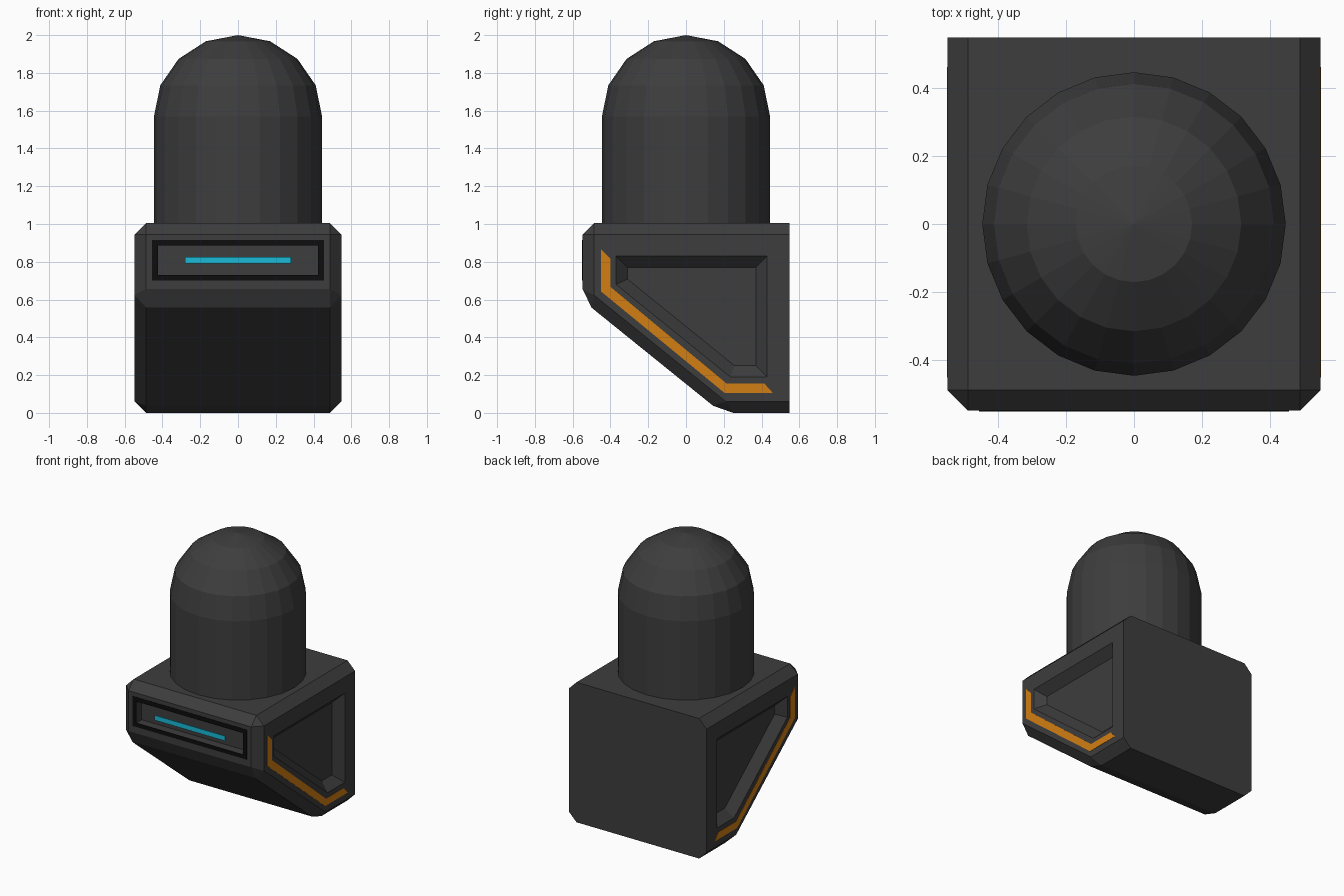
import bpy, bmesh, math

cube = bpy.data.objects.get("Cube")
if cube:
    bpy.data.objects.remove(cube, do_unlink=True)


def material(name, rgb):
    m = bpy.data.materials.new(name)
    m.use_nodes = True
    m.diffuse_color = (*rgb, 1)
    m.node_tree.nodes["Principled BSDF"].inputs["Base Color"].default_value = (*rgb, 1)
    return m


GREY = material("charcoal grey", (0.047, 0.047, 0.047))
BLACK = material("black", (0.004, 0.004, 0.004))
CYAN = material("cyan", (0.01, 0.5, 0.68))
ORANGE = material("orange", (0.65, 0.21, 0.006))


def finish(bm, name, mat):
    bmesh.ops.recalc_face_normals(bm, faces=bm.faces)
    mesh = bpy.data.meshes.new(name)
    bm.to_mesh(mesh)
    bm.free()
    mesh.materials.append(mat)
    ob = bpy.data.objects.new(name, mesh)
    bpy.context.collection.objects.link(ob)
    return ob


def prism(profile, x0, x1):
    """Extrude a (y, z) outline from x0 to x1; returns the bmesh and its x0 cap."""
    bm = bmesh.new()
    a, b = [[bm.verts.new((x, y, z)) for y, z in profile] for x in (x0, x1)]
    cap = bm.faces.new(a)
    bm.faces.new(b[::-1])
    n = len(profile)
    for i in range(n):
        j = (i + 1) % n
        bm.faces.new((a[i], b[i], b[j], a[j]))
    bmesh.ops.recalc_face_normals(bm, faces=bm.faces)
    return bm, cap


def box(name, x0, x1, y0, y1, z0, z1, mat):
    bm, _ = prism([(y0, z0), (y1, z0), (y1, z1), (y0, z1)], x0, x1)
    return finish(bm, name, mat)


def cut(target, cutter):
    mod = target.modifiers.new("cut", "BOOLEAN")
    mod.operation = "DIFFERENCE"
    mod.solver = "EXACT"
    mod.object = cutter
    bpy.context.view_layer.objects.active = target
    bpy.ops.object.modifier_apply(modifier=mod.name)
    bpy.data.objects.remove(cutter, do_unlink=True)


W, TOP, BEVEL = 0.547, 1.005, 0.06

# Wedge body, chamfered everywhere except around the flat back
bm, _ = prism([(-W, TOP), (W, TOP), (W, 0), (0.19, 0), (-W, 0.595)], -W, W)
edges = [e for e in bm.edges if not all(v.co.y > W - 0.01 for v in e.verts)]
bmesh.ops.bevel(bm, geom=edges, offset=BEVEL, offset_type="OFFSET",
                segments=1, profile=0.5, affect="EDGES", clamp_overlap=True)
body = finish(bm, "body", GREY)

# Sloped recess and orange strip on each side
recess = [(-0.37, 0.83), (0.43, 0.83), (0.43, 0.19), (0.235, 0.19), (-0.37, 0.68)]
strip = [(-0.45, 0.867), (-0.4, 0.815), (-0.4, 0.667), (0.215, 0.155),
         (0.415, 0.155), (0.46, 0.105), (0.205, 0.105), (-0.45, 0.643)]
for side, s in (("left", 1), ("right", -1)):
    bm, cap = prism(recess, s * W, s * (W + 0.1))
    bmesh.ops.inset_individual(bm, faces=[cap], thickness=0.06, depth=0.06,
                               use_even_offset=True)
    cut(body, finish(bm, "recess_cutter", GREY))
    bm, _ = prism(strip, s * (W - 0.004), s * (W + 0.002))
    finish(bm, side + "_strip", ORANGE)

# Front display: recess, black frame and light bar
IX, OX, IZ0, IZ1, OZ0, OZ1 = 0.424, 0.454, 0.73, 0.885, 0.702, 0.915
cut(body, box("display_cutter", -IX, IX, -W - 0.1, -W + 0.06, IZ0, IZ1, GREY))
F0, F1 = -W - 0.003, -W + 0.003
box("frame_top", -OX, OX, F0, F1, IZ1, OZ1, BLACK)
box("frame_bottom", -OX, OX, F0, F1, OZ0, IZ0, BLACK)
for side, s in (("left", 1), ("right", -1)):
    box("frame_" + side, *sorted((s * IX, s * OX)), F0, F1, IZ0, IZ1, BLACK)
box("light_bar", -0.28, 0.28, F0, F1, 0.79, 0.825, CYAN)

# Domed cylinder: straight wall, then a four-step hemisphere
SEGMENTS, RADIUS, SPRING = 24, 0.445, 1.57
profile = [(RADIUS, TOP - 0.01)]
for k in range(4):
    a = math.radians(22.5 * k)
    profile.append((RADIUS * math.cos(a), SPRING + (2 - SPRING) * math.sin(a)))
bm = bmesh.new()
rings = [[bm.verts.new((r * math.cos(t), r * math.sin(t), z))
          for t in (math.tau * i / SEGMENTS for i in range(SEGMENTS))]
         for r, z in profile]
tip = bm.verts.new((0, 0, 2))
bm.faces.new(rings[0][::-1])
for i in range(SEGMENTS):
    j = (i + 1) % SEGMENTS
    for lo, hi in zip(rings, rings[1:]):
        bm.faces.new((lo[i], lo[j], hi[j], hi[i]))
    bm.faces.new((rings[-1][i], rings[-1][j], tip))
finish(bm, "dome", GREY)
